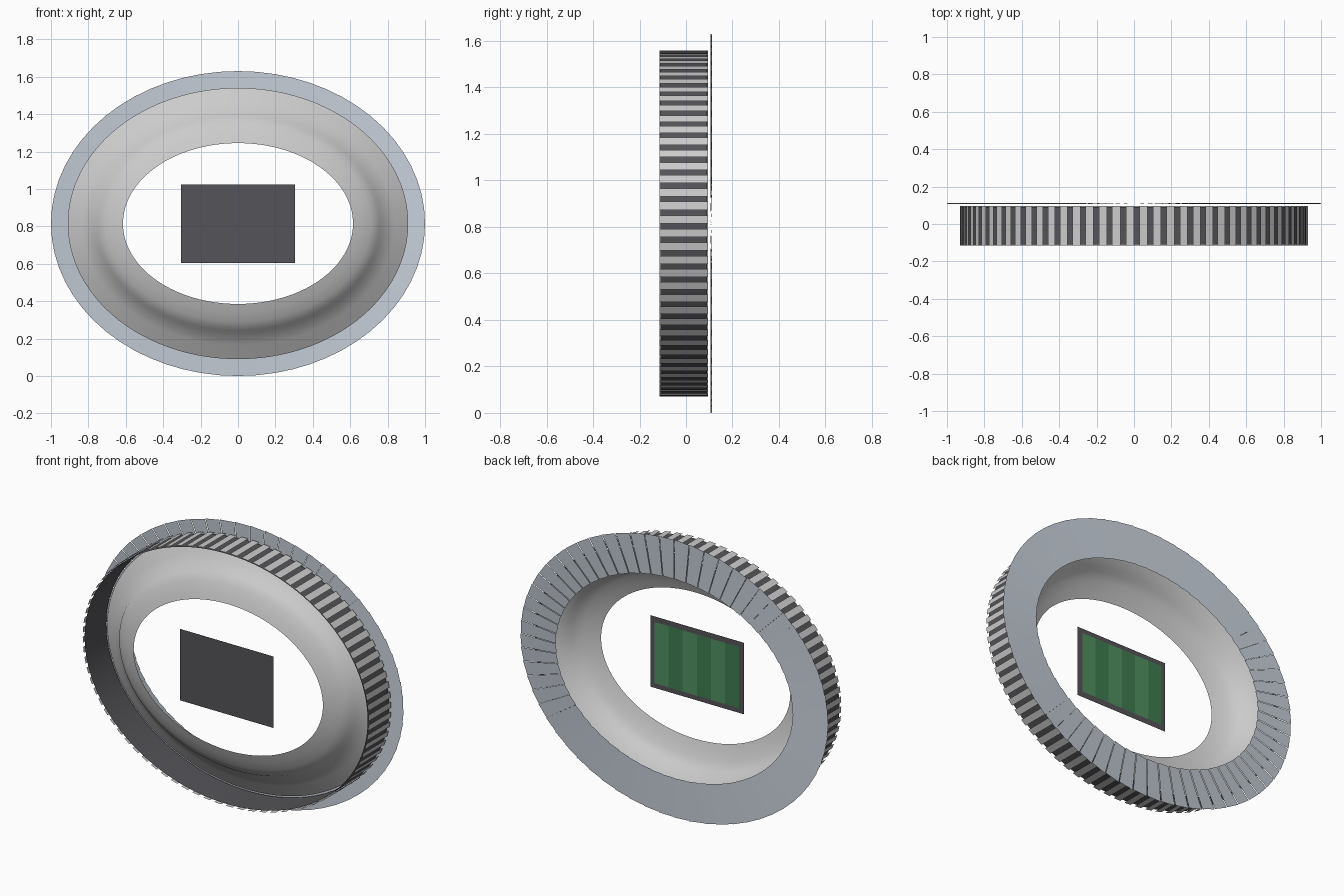
import bpy, math

if "Cube" in bpy.data.objects:
    bpy.data.objects.remove(bpy.data.objects["Cube"])

CZ = 0.815     # centre height of the oval
D = 0.185      # difference between long and short radius


def material(name, rgb):
    m = bpy.data.materials.new(name)
    m.diffuse_color = (*rgb, 1)
    m.use_nodes = True
    m.node_tree.nodes["Principled BSDF"].inputs["Base Color"].default_value = m.diffuse_color
    return m


DARK = material("dark_grey", (0.09, 0.09, 0.10))
ROOF = material("roof_grey", (0.56, 0.61, 0.68))
GREENS = [material("grass_dark", (0.05, 0.20, 0.08)),
          material("grass_light", (0.08, 0.28, 0.12))]


def oval(a, t, y):
    return (a * math.cos(t), y, CZ + (a - D) * math.sin(t))


def make(name, verts, faces, mat=None, smooth=False):
    me = bpy.data.meshes.new(name)
    me.from_pydata(verts, [], faces)
    ob = bpy.data.objects.new(name, me)
    bpy.context.collection.objects.link(ob)
    if mat:
        me.materials.append(mat)
    if smooth:
        bpy.context.view_layer.objects.active = ob
        ob.select_set(True)
        bpy.ops.object.shade_smooth_by_angle(angle=math.radians(60))
        ob.select_set(False)
    return ob


def sweep(name, profile, n, mat=None):
    # revolve a (radius, y) profile round the oval
    k = len(profile)
    v = [oval(a, 2 * math.pi * i / n, y) for i in range(n) for a, y in profile]
    f = [(i * k + j, i * k + j + 1, (i + 1) % n * k + j + 1, (i + 1) % n * k + j)
         for i in range(n) for j in range(k - 1)]
    return make(name, v, f, mat, True)


def panels(name, n, fill, inner, outer, mat):
    # separate quads round the oval; inner and outer are (radius, y start, y end)
    v, f = [], []
    for i in range(n):
        t0 = 2 * math.pi * i / n
        t1 = t0 + 2 * math.pi / n * fill
        b = len(v)
        v += [oval(inner[0], t0, inner[1]), oval(outer[0], t0, outer[1]),
              oval(outer[0], t1, outer[2]), oval(inner[0], t1, inner[2])]
        f.append((b + 3, b + 2, b + 1, b))
    return make(name, v, f, mat)


def rect(name, x0, x1, h, y, mat):
    make(name, [(x0, y, CZ - h), (x0, y, CZ + h), (x1, y, CZ + h), (x1, y, CZ - h)],
         [(0, 1, 2, 3)], mat)


# seating bowl: lower tier, step, upper tier
sweep("seating_bowl", [(0.615, -0.09), (0.66, -0.075), (0.71, -0.053), (0.755, -0.025),
                       (0.77, 0.0), (0.835, 0.04), (0.91, 0.085)], 128)

# outer wall with light cladding panels
sweep("outer_wall", [(0.92, 0.09), (0.92, -0.11)], 144, DARK)
panels("wall_panels", 80, 0.6, (0.929, 0.095, 0.095), (0.929, -0.115, -0.115), None)

# flat roof of slightly lapped panels
panels("roof_panels", 64, 1.0, (0.77, 0.106, 0.111), (1.0, 0.106, 0.111), ROOF)

# field with striped grass
rect("field_base", -0.305, 0.305, 0.21, -0.105, DARK)
W = 0.55 / 6
for i in range(6):
    rect(f"grass_stripe_{i + 1}", -0.275 + i * W, -0.275 + (i + 1) * W, 0.18, -0.1, GREENS[i % 2])
